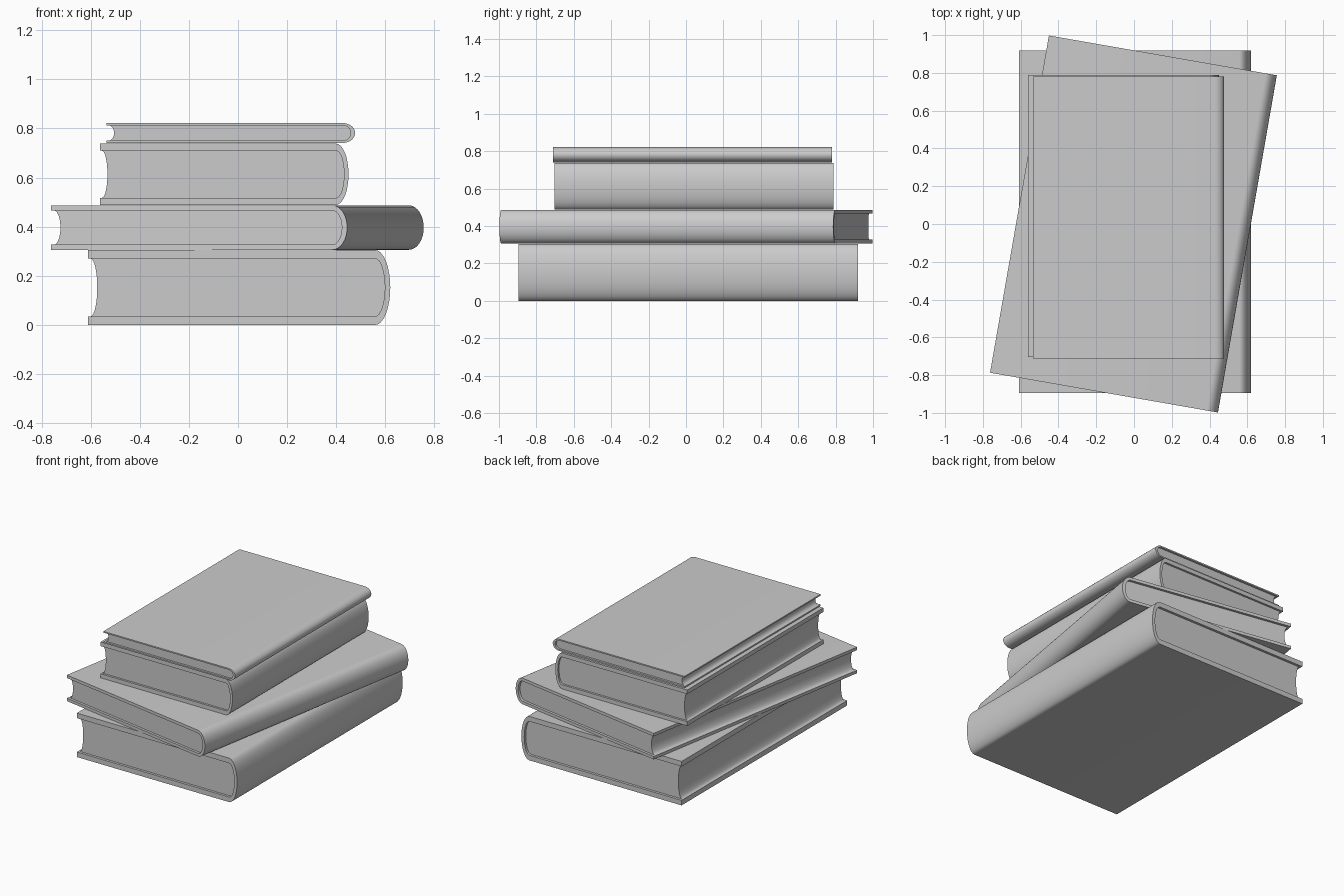
import bpy, bmesh
from math import sin, cos, pi, radians

if "Cube" in bpy.data.objects:
    bpy.data.objects.remove(bpy.data.objects["Cube"])


def extrude_profile(name, pts, length, loc, angle):
    """Extrude an x-z outline along y, centred on the object's origin."""
    bm = bmesh.new()
    verts = [bm.verts.new((x, -length / 2, z)) for x, z in pts]
    face = bm.faces.new(verts)
    ext = bmesh.ops.extrude_face_region(bm, geom=[face])
    moved = [g for g in ext["geom"] if isinstance(g, bmesh.types.BMVert)]
    bmesh.ops.translate(bm, verts=moved, vec=(0, length, 0))
    bmesh.ops.recalc_face_normals(bm, faces=bm.faces)
    # triangulate the concave ends for clean shading
    bmesh.ops.triangulate(bm, faces=[f for f in bm.faces if len(f.verts) > 4])
    mesh = bpy.data.meshes.new(name)
    bm.to_mesh(mesh)
    bm.free()
    obj = bpy.data.objects.new(name, mesh)
    bpy.context.collection.objects.link(obj)
    obj.location = loc
    obj.rotation_euler.z = angle
    bpy.ops.object.select_all(action='DESELECT')
    obj.select_set(True)
    bpy.context.view_layer.objects.active = obj
    bpy.ops.object.shade_smooth_by_angle(angle=radians(35))
    return obj


def arc(cx, cz, rx, rz, n=16):
    """Half ellipse bulging to +x, from bottom to top."""
    return [(cx + rx * cos(-pi / 2 + pi * i / n),
             cz + rz * sin(-pi / 2 + pi * i / n)) for i in range(n + 1)]


def book(name, w, length, h, loc, angle=0.0):
    left, t = -w / 2, 0.115 * h
    hinge, mid = w / 2 - 0.05 * w, h / 2
    inner = arc(hinge, mid, 0.032 * w, mid - t)
    # hard cover: boards joined by a rounded spine
    cover = ([(left, 0)] + arc(hinge, mid, 0.05 * w, mid) + [(left, h), (left, h - t)]
             + inner[::-1] + [(left, t)])
    extrude_profile(name + "_cover", cover, length, loc, angle)
    # page block: rounded back, hollow fore edge
    edge = left + 0.008 * w
    hollow = arc(edge, mid, 0.022 * w, mid - t)
    extrude_profile(name + "_pages", inner + hollow[::-1], length * 0.981, loc, angle)


# stack from bottom to top
book("bottom_book", 1.23, 1.815, 0.305, (0.005, 0.012, 0))
book("turned_book", 1.225, 1.812, 0.181, (-0.003, 0.0, 0.306), radians(-9.9))
book("upper_book", 1.012, 1.493, 0.249, (-0.056, 0.043, 0.489))
book("top_book", 1.012, 1.492, 0.081, (-0.029, 0.034, 0.741))
